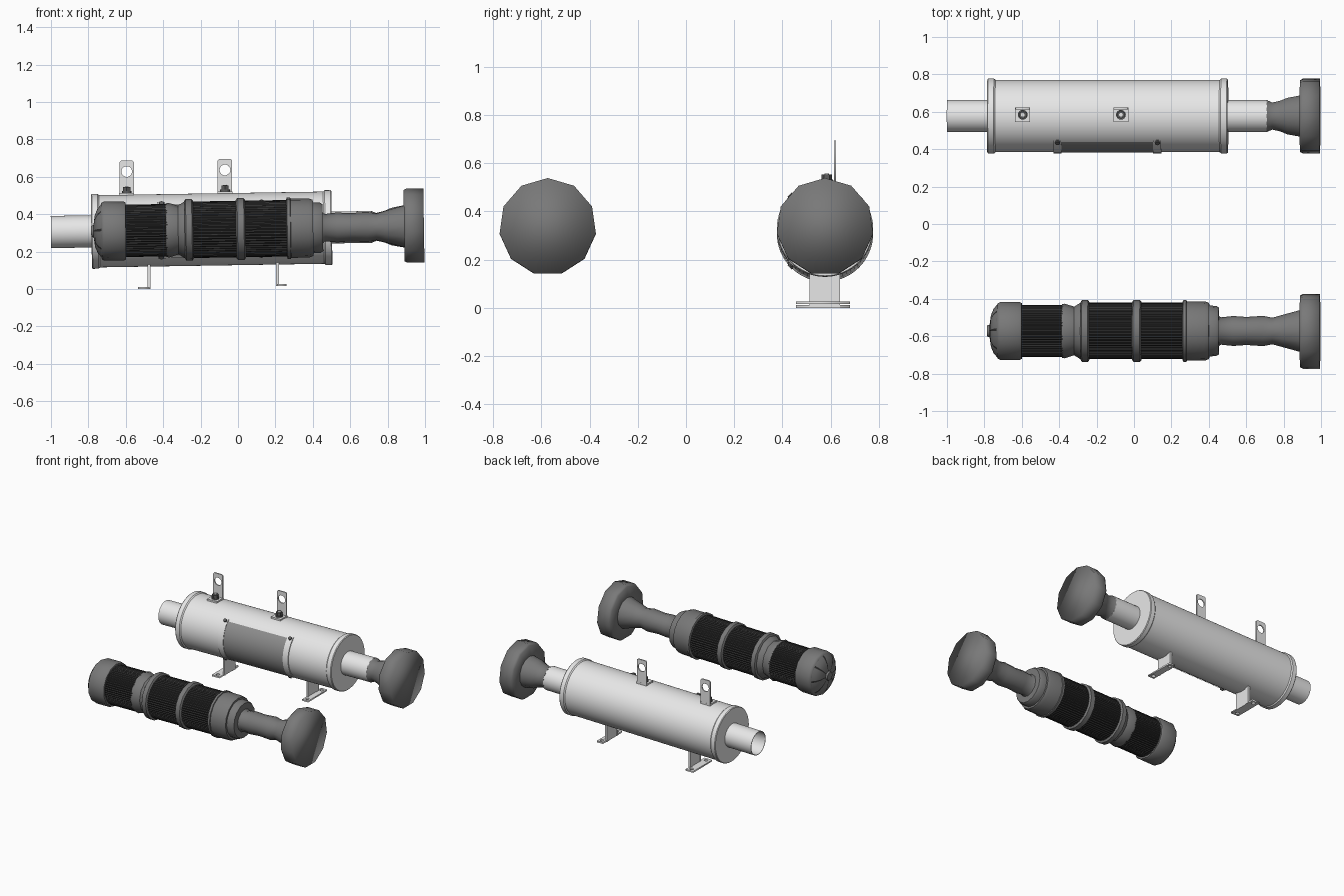
import bpy, bmesh, math
from mathutils import Matrix, Vector

if "Cube" in bpy.data.objects:
    bpy.data.objects.remove(bpy.data.objects["Cube"], do_unlink=True)

SLOPE, AXIS_Z = 0.016, 0.321
BACK, FRONT = 0.577, -0.572      # y of the two axes
TILT = -math.atan(SLOPE)


def material(name, rgb):
    m = bpy.data.materials.new(name)
    m.use_nodes = True
    col = (*rgb, 1)
    m.diffuse_color = col
    m.node_tree.nodes["Principled BSDF"].inputs["Base Color"].default_value = col
    return m


STEEL = material("light steel", (0.8, 0.8, 0.8))
PANEL = material("mid grey panel", (0.27, 0.27, 0.27))
RUBBER = material("dark grey rubber", (0.19, 0.19, 0.19))
MESH = material("black filter mesh", (0.03, 0.03, 0.03))
BOLT = material("dark bolt", (0.11, 0.11, 0.11))


def finish(bm, name, mats, smooth=None):
    bmesh.ops.recalc_face_normals(bm, faces=bm.faces)
    me = bpy.data.meshes.new(name)
    bm.to_mesh(me)
    bm.free()
    ob = bpy.data.objects.new(name, me)
    bpy.context.collection.objects.link(ob)
    for m in mats:
        me.materials.append(m)
    if smooth:
        bpy.ops.object.select_all(action='DESELECT')
        ob.select_set(True)
        bpy.context.view_layer.objects.active = ob
        bpy.ops.object.shade_smooth_by_angle(angle=math.radians(smooth))
    return ob


def lathe(name, profile, y, mat, sides=48, smooth=35, caps=True, flute=0, arc=None, closed=False, spokes=None):
    """Spin (x, radius) points round the tilted long axis."""
    bm = bmesh.new()
    a0, a1 = arc or (math.pi / 2, math.pi * 2.5)
    count = sides + 1 if arc else sides
    rings = []
    for x, r in profile:
        ring = []
        for i in range(count):
            a = a0 + (a1 - a0) * i / sides
            rr = r - flute * (i % 2)
            ring.append(bm.verts.new((x, -rr * math.cos(a), rr * math.sin(a))))
        rings.append(ring)
    pairs = list(zip(rings, rings[1:]))
    if closed:
        pairs.append((rings[-1], rings[0]))
    for p, q in pairs:
        for i in range(sides):
            j = (i + 1) % count
            f = bm.faces.new((p[i], p[j], q[j], q[i]))
            if spokes and i % 8 == 0:
                f.material_index = 1
    if caps and not arc and not closed:
        bm.faces.new(rings[0])
        bm.faces.new(rings[-1])
    ob = finish(bm, name, [mat] + ([spokes] if spokes else []), smooth)
    ob.location = (0, y, AXIS_Z)
    ob.rotation_euler.y = TILT
    return ob


def box(name, lo, hi, mat):
    bm = bmesh.new()
    lo, hi = Vector(lo), Vector(hi)
    size = hi - lo
    bmesh.ops.create_cube(bm, size=1, matrix=Matrix.Translation((lo + hi) / 2) @ Matrix.Diagonal((*size, 1)))
    return finish(bm, name, [mat])


def bolt(name, loc, direction, r, depth, sides=6, mat=BOLT):
    bm = bmesh.new()
    bmesh.ops.create_cone(bm, cap_ends=True, segments=sides, radius1=r, radius2=r, depth=depth)
    ob = finish(bm, name, [mat])
    ob.location = loc
    ob.rotation_euler = Vector(direction).to_track_quat('Z', 'Y').to_euler()
    return ob


def outline_plate(name, outlines, thickness, loc, rot, mat):
    """Flat plate from outlines; the later outlines are holes."""
    cu = bpy.data.curves.new(name, 'CURVE')
    cu.dimensions, cu.fill_mode, cu.extrude = '2D', 'BOTH', thickness / 2
    for pts in outlines:
        sp = cu.splines.new('POLY')
        sp.points.add(len(pts) - 1)
        for p, (u, v) in zip(sp.points, pts):
            p.co = (u, v, 0, 1)
        sp.use_cyclic_u = True
    cu.materials.append(mat)
    ob = bpy.data.objects.new(name, cu)
    bpy.context.collection.objects.link(ob)
    ob.location, ob.rotation_euler = loc, rot
    bpy.ops.object.select_all(action='DESELECT')
    ob.select_set(True)
    bpy.context.view_layer.objects.active = ob
    bpy.ops.object.convert(target='MESH')


def circle(r, v=0, n=14):
    return [(r * math.cos(math.tau * i / n), v + r * math.sin(math.tau * i / n)) for i in range(n)]


# Housing with rolled end rims
lathe("housing", [(-0.784, 0.196), (-0.779, 0.2), (-0.748, 0.2), (-0.74, 0.193),
                  (0.458, 0.193), (0.466, 0.2), (0.497, 0.2), (0.502, 0.196)], BACK, STEEL, 64)

# Inlet pipe is a hollow tube, outlet pipe joins the hood
lathe("inlet_pipe", [(-1, 0.086), (-0.78, 0.086), (-0.78, 0.082), (-1, 0.082)], BACK, STEEL, 40, closed=True)
lathe("outlet_pipe", [(0.49, 0.085), (0.713, 0.085)], BACK, STEEL, 40)

# Curved access panel with edge straps and bolts
ARC = (-math.pi / 4, math.pi / 4)
lathe("access_panel", [(-0.425, 0.19), (-0.425, 0.196), (0.135, 0.196), (0.135, 0.19)], BACK, PANEL, 24, arc=ARC)
wide = (ARC[0] - 0.07, ARC[1] + 0.07)
for side, x in (("right", -0.409), ("left", 0.125)):
    lathe("panel_strap_" + side, [(x - 0.022, 0.188), (x - 0.022, 0.199), (x + 0.022, 0.199), (x + 0.022, 0.188)],
          BACK, STEEL, 24, arc=wide)
    for a in ARC:
        d = Vector((0, -math.cos(a), math.sin(a)))
        bolt("panel_bolt", Vector((x, BACK, AXIS_Z + SLOPE * x)) + d * 0.2, d, 0.013, 0.016, 8)
lathe("panel_lower_edge", [(-0.425, 0.19), (-0.425, 0.198), (0.135, 0.198), (0.135, 0.19)],
      BACK, STEEL, 2, arc=(wide[0], ARC[0] + 0.02))

# Hanging tabs on top
for x in (-0.595, -0.07):
    z = AXIS_Z + SLOPE * x + 0.19
    box("tab_base", (x - 0.04, 0.545, z), (x + 0.04, 0.623, z + 0.013), STEEL)
    w, h, c = 0.039, 0.185, 0.008
    outline_plate("hanging_tab", [[(-w, 0), (w, 0), (w, h - c), (w - c, h), (c - w, h), (-w, h - c)],
                                  circle(0.029, 0.127)],
                  0.009, (x, 0.618, z), (math.pi / 2, 0, 0), STEEL)
    bolt("tab_washer", (x, 0.584, z + 0.017), (0, 0, 1), 0.026, 0.01, 16)
    bolt("tab_nut", (x, 0.584, z + 0.032), (0, 0, 1), 0.022, 0.024)
    bolt("tab_stud", (x, 0.584, z + 0.035), (0, 0, 1), 0.01, 0.024, 12, STEEL)

# Support feet: upright web with side flanges on a drilled sole
for x, z, toe in ((-0.476, 0, -0.055), (0.212, 0.016, 0.042)):
    top = 0.14 + z
    x0, x1 = sorted((x, x + toe))
    box("foot_web", (x - 0.005, 0.512, z), (x + 0.005, 0.64, top), STEEL)
    for y, w in ((0.512, 0.01), (0.606, 0.034)):
        box("foot_flange", (x - 0.008, y, z), (x + 0.008, y + w, top), STEEL)
    hx, hy = (x1 - x0) / 2 + 0.004, 0.112
    outline_plate("foot_sole", [[(-hx, -hy), (hx, -hy), (hx, hy), (-hx, hy)],
                                circle(0.013, -0.085), circle(0.013, 0.085)],
                  0.011, ((x0 + x1) / 2, 0.568, z + 0.0055), (0, 0, 0), STEEL)

# Flared necks and faceted end hoods
lathe("rear_neck", [(0.71, 0.087), (0.74, 0.074), (0.785, 0.085), (0.82, 0.1), (0.9, 0.115)],
      BACK, RUBBER, 14, 60)
lathe("front_neck", [(0.44, 0.092), (0.465, 0.073), (0.53, 0.08), (0.6, 0.075), (0.69, 0.081),
                     (0.74, 0.071), (0.79, 0.085), (0.9, 0.115)], FRONT, RUBBER, 12, 60)
for name, y in (("rear", BACK), ("front", FRONT - 0.002)):
    lathe(name + "_hood", [(0.888, 0.105), (0.888, 0.194), (0.902, 0.202), (0.994, 0.202)],
          y, RUBBER, 11, 180)

# Filter sections
for name, x0, x1, r in (("outer", -0.61, -0.37, 0.14), ("middle", -0.25, 0, 0.151), ("inner", 0.03, 0.27, 0.151)):
    lathe(name + "_filter", [(x0, r), (x1, r)], FRONT, MESH, 120, None, flute=0.005)

# Rubber sleeves and clamp rings between the filters
lathe("sleeve", [(-0.385, 0.143), (-0.37, 0.146), (-0.32, 0.13), (-0.285, 0.152), (-0.27, 0.155)],
      FRONT, RUBBER, 12, 40)
for x, w in ((-0.262, 0.023), (0.015, 0.025), (0.272, 0.012)):
    lathe("clamp_ring", [(x - w, 0.155), (x - w * 0.7, 0.165), (x + w * 0.7, 0.165), (x + w, 0.155)],
          FRONT, RUBBER, 16, 50)
lathe("collar", [(0.27, 0.159), (0.38, 0.158), (0.402, 0.15), (0.402, 0.136), (0.44, 0.134), (0.454, 0.125)],
      FRONT, RUBBER, 16, 50)

# End cap with a spoked dome and hub
lathe("end_cap", [(-0.735, 0.135), (-0.728, 0.152), (-0.715, 0.158), (-0.61, 0.158), (-0.6, 0.152)],
      FRONT, RUBBER, 14, 50)
lathe("spoked_dome", [(-0.73, 0.143), (-0.75, 0.12), (-0.765, 0.085), (-0.772, 0.035)],
      FRONT, RUBBER, 64, 40, spokes=MESH)
lathe("dome_hub", [(-0.76, 0.036), (-0.785, 0.03)], FRONT, RUBBER, 12)
